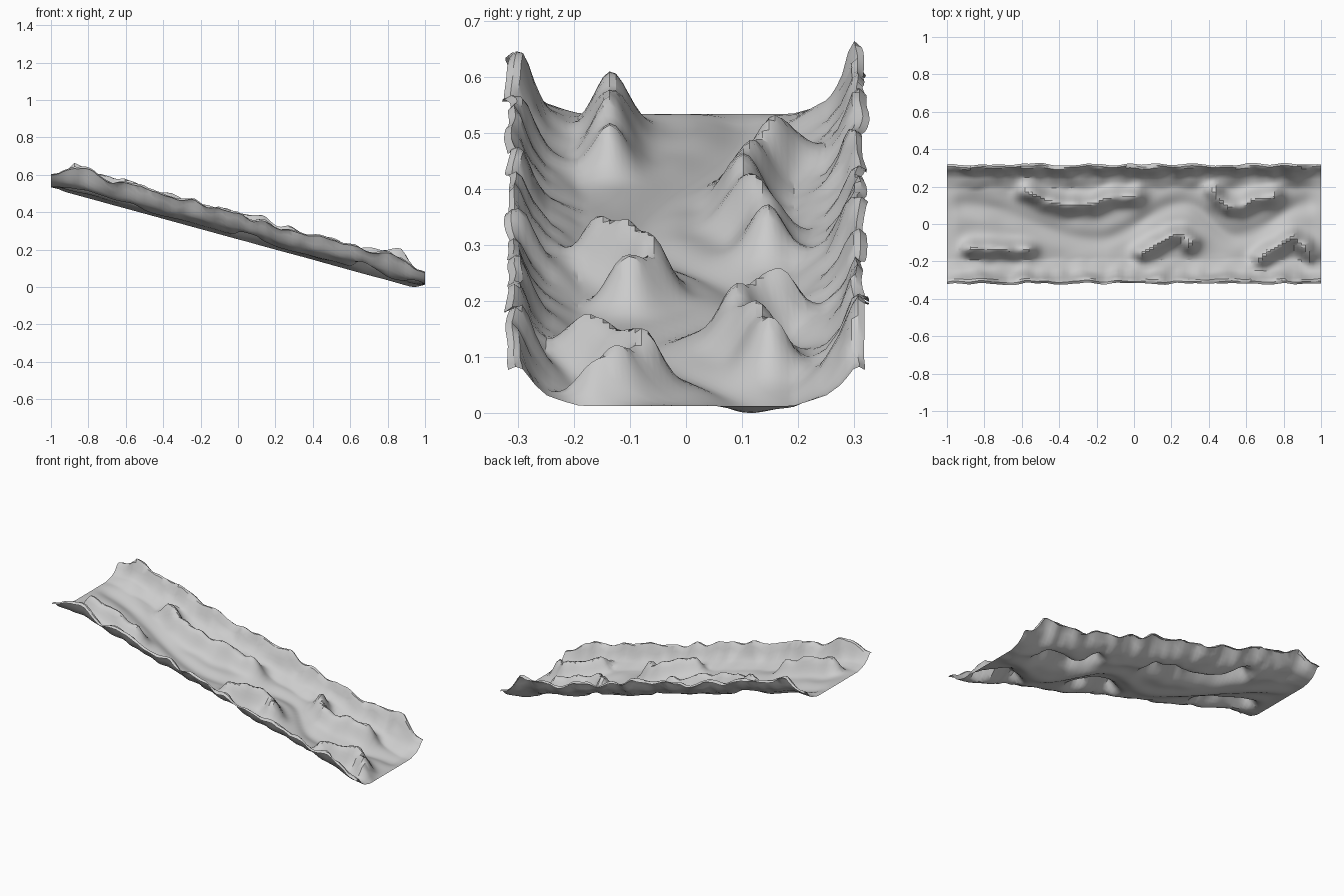
import bpy, bmesh, math
from mathutils import Vector, noise

if "Cube" in bpy.data.objects:
    bpy.data.objects.remove(bpy.data.objects["Cube"])

NX, NY, HALF_W = 96, 56, 0.318


def lerp_table(pts, v, ease=False):
    # value of a profile at v, linear or cosine eased
    if v <= pts[0][0]:
        return pts[0][1]
    for (a, p), (b, q) in zip(pts, pts[1:]):
        if v <= b:
            t = (v - a) / (b - a)
            if ease:
                t = 0.5 - 0.5 * math.cos(math.pi * t)
            return p + (q - p) * t
    return pts[-1][1]


def path_distance(path, p):
    best = 9.0
    for a, b in zip(path, path[1:]):
        a, b = Vector(a), Vector(b)
        t = max(0, min(1, (p - a).dot(b - a) / (b - a).length_squared))
        best = min(best, (p - a - (b - a) * t).length)
    return best


def n(x, y, s, seed):
    return noise.noise(Vector((x * s, y * s, seed)))


# downhill slope with level landings at both ends
SLOPE = [(-0.95, 0.535), (0.95, 0.014)]
# winding stream bed
STREAM = [(-0.9, 0.10), (-0.2, -0.085), (0.27, 0.11), (0.54, -0.065), (0.96, 0.115)]
# rocky ridge crests
RIDGES = [
    [(-0.87, -0.13), (-0.72, -0.135), (-0.57, -0.14)],
    [(-0.58, 0.17), (-0.48, 0.13), (-0.36, 0.10), (-0.22, 0.10), (-0.12, 0.145), (0.01, 0.15)],
    [(0.05, -0.15), (0.12, -0.11), (0.20, -0.065), (0.26, -0.06), (0.30, -0.10)],
    [(0.43, 0.17), (0.45, 0.13), (0.51, 0.095), (0.57, 0.095), (0.66, 0.135), (0.75, 0.15)],
    [(0.68, -0.18), (0.74, -0.14), (0.80, -0.10), (0.85, -0.075), (0.92, -0.12), (0.96, -0.16)],
]
# side bank cross-section and its height along the slope
BANK = [(0.19, 0), (0.22, 0.12), (0.25, 0.27), (0.275, 0.55), (0.295, 0.93), (0.306, 1.0), (0.32, 0.9)]
BANK_H = [(-1, 0.07), (-0.96, 0.08), (-0.88, 0.155), (-0.75, 0.125), (0.7, 0.115),
          (0.8, 0.14), (0.88, 0.145), (0.95, 0.09), (1, 0.07)]


def height(x, y):
    z = lerp_table(SLOPE, x)
    fade = max(0, min(1, (1 - abs(x)) / 0.07))
    d = y - lerp_table(STREAM, x, True)
    z -= 0.018 * fade * math.exp(-(d / 0.045) ** 2)
    # gentle floor undulation
    z += 0.012 * fade * n(x, y, 7, 3.1) * min(1, abs(d) / 0.08)
    # ridges with broken tops
    for i, r in enumerate(RIDGES):
        d = path_distance(r, Vector((x, y)))
        if d < 0.13:
            h = 0.092 + 0.03 * n(x, y, 14, i + 7.3)
            z += h * math.exp(-(d / 0.047) ** 2) * fade
    # raised banks on both sides
    side = 1 if y > 0 else -1
    h = lerp_table(BANK_H, x) * (1 + 0.28 * fade * n(x, side, 11, 5.7))
    z += h * lerp_table(BANK, abs(y) + 0.014 * fade * n(x, y, 16, 9.2))
    return z


# terrain sheet
bm = bmesh.new()
grid = []
for i in range(NX + 1):
    x = -1 + 2 * i / NX
    row = []
    for j in range(NY + 1):
        y = HALF_W * (2 * j / NY - 1)
        wobble = 0.012 * n(x, y, 13, 1.4) * max(0, abs(y) - 0.2) / 0.12
        row.append(bm.verts.new((x, y + wobble, height(x, y))))
    grid.append(row)
for i in range(NX):
    for j in range(NY):
        bm.faces.new((grid[i][j], grid[i + 1][j], grid[i + 1][j + 1], grid[i][j + 1]))

low = min(v.co.z for v in bm.verts)
for v in bm.verts:
    v.co.z -= low

mesh = bpy.data.meshes.new("sloped_valley_terrain")
bm.to_mesh(mesh)
bm.free()
terrain = bpy.data.objects.new("sloped_valley_terrain", mesh)
bpy.context.collection.objects.link(terrain)
bpy.context.view_layer.objects.active = terrain
terrain.select_set(True)
bpy.ops.object.shade_smooth_by_angle(angle=math.radians(30))
